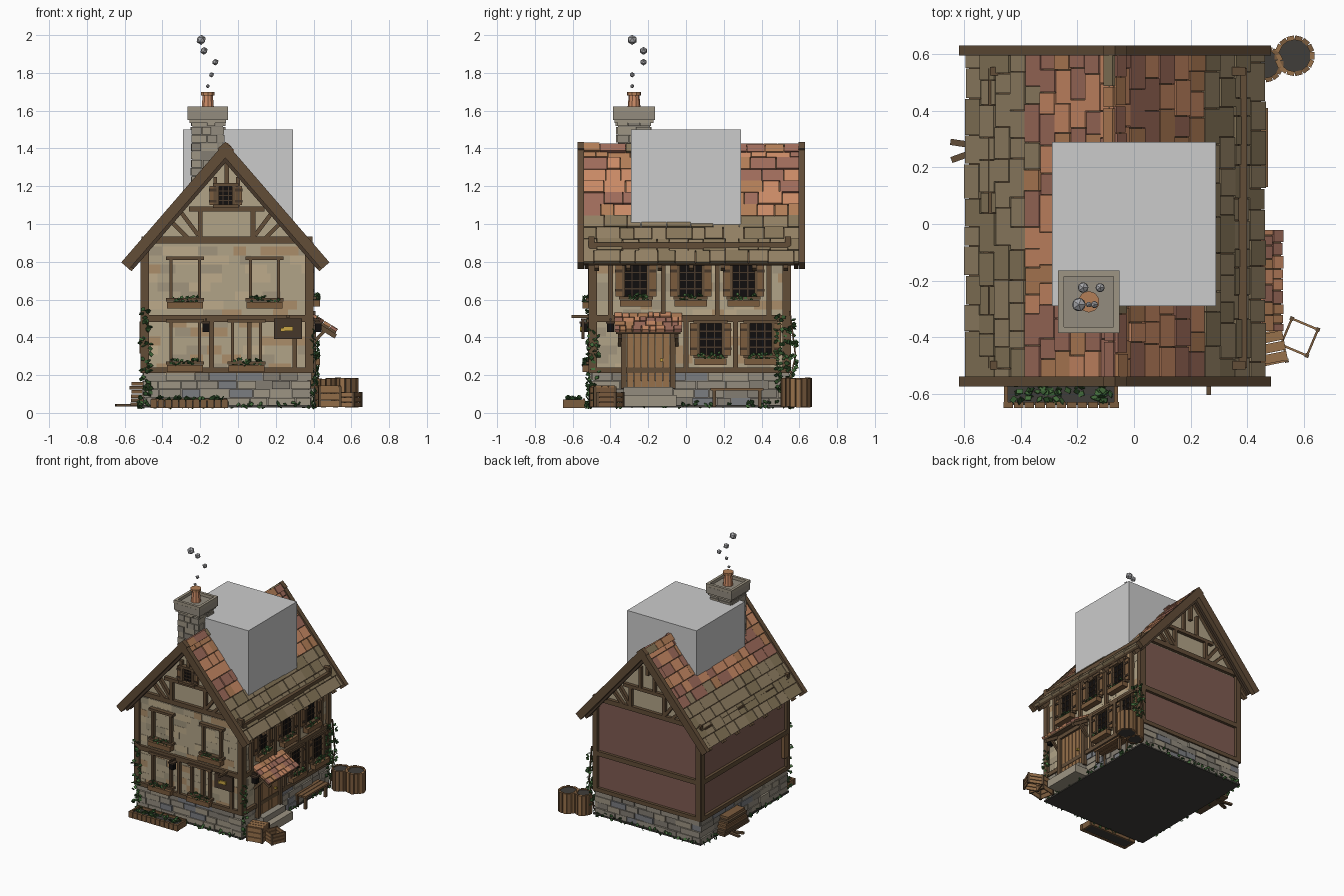
import bpy, bmesh, math, random
from mathutils import Vector, Matrix, Euler

if "Cube" in bpy.data.objects:
    bpy.data.objects.remove(bpy.data.objects["Cube"])

random.seed(4)
RGB = dict(plaster=(176, 162, 134), plaster2=(188, 170, 138), plaster3=(160, 148, 124), plaster4=(170, 140, 105),
           wood=(98, 78, 58), dark_wood=(72, 58, 46), plank=(150, 112, 76), oak=(122, 92, 64),
           stone=(146, 139, 126), stone2=(130, 124, 114), stone3=(156, 147, 130), slate=(122, 124, 128),
           orange=(202, 138, 102), red=(158, 108, 92), tan=(178, 126, 88), olive=(146, 128, 100), moss=(134, 118, 90),
           panel=(126, 92, 82), glass=(24, 22, 22), leaf=(70, 108, 62), leaf2=(52, 84, 48), earth=(66, 64, 60),
           gold=(200, 165, 70), smoke=(165, 165, 168))
STONES = ["stone", "stone2", "stone3", "stone"]


def mat(key):
    m = bpy.data.materials.get(key)
    if not m:
        m = bpy.data.materials.new(key)
        m.diffuse_color = [(c / 255) ** 2.2 for c in RGB[key]] + [1]
        m.use_nodes = True
        m.node_tree.nodes["Principled BSDF"].inputs["Base Color"].default_value = m.diffuse_color
    return m


def finish(name, bm, keys):
    me = bpy.data.meshes.new(name)
    bm.to_mesh(me)
    bm.free()
    for k in keys:
        me.materials.append(mat(k))
    ob = bpy.data.objects.new(name, me)
    bpy.context.collection.objects.link(ob)
    return ob


def build(name, fr, items):
    """One object out of boxes: (centre, size, colour, optional euler) in the frame's coordinates."""
    bm, keys = bmesh.new(), []
    for c, s, k, *r in items:
        if k not in keys:
            keys.append(k)
        rot = Euler(r[0] if r else (0, 0, 0)).to_matrix().to_4x4()
        vs = bmesh.ops.create_cube(bm, size=1, matrix=fr @ Matrix.Translation(c) @ rot @ Matrix.Diagonal((*s, 1)))["verts"]
        for f in {f for v in vs for f in v.link_faces}:
            f.material_index = keys.index(k)
    return finish(name, bm, keys)


def frame(o, u, v):
    u, v = Vector(u).normalized(), Vector(v).normalized()
    m = Matrix((u, v, u.cross(v))).transposed().to_4x4()
    m.translation = o
    return m


def sides(x0, x1, y0, y1):
    """Four upright wall frames: u along the wall, v up, n outward."""
    z = (0, 0, 1)
    return dict(front=frame((0, y0, 0), (1, 0, 0), z), right=frame((x1, 0, 0), (0, 1, 0), z),
                back=frame((0, y1, 0), (-1, 0, 0), z), left=frame((x0, 0, 0), (0, -1, 0), z))


def courses(name, fr, u0, u1, v0, v1, rows, length, n0, n1, pick, gap=.004, jit=.006):
    """Rows of random-length blocks covering a rectangle."""
    items, h = [], (v1 - v0) / rows
    for r in range(rows):
        u = u0
        while u < u1 - .001:
            w = length * random.uniform(.6, 1.4)
            if u1 - u - w < length * .4:
                w = u1 - u
            top = n1 + random.uniform(-jit, jit)
            items.append(((u + w / 2, v0 + (r + .5) * h, (n0 + top) / 2), (w - gap, h - gap, top - n0), pick(r / rows)))
            u += w
    return build(name, fr, items)


def beam(a, b, w, n=.01, d=.03, k="wood"):
    a, b = Vector(a), Vector(b)
    t = b - a
    return ((*((a + b) / 2), n), (t.length, w, d), k, (0, 0, math.atan2(t.y, t.x)))


def leaves(name, fr, lo, hi, count, size=.022):
    build(name, fr, [([random.uniform(a, b) for a, b in zip(lo, hi)], (size, size * .8, .004),
                      random.choice(["leaf", "leaf2"]), [random.uniform(-1, 1) for _ in range(3)]) for _ in range(count)])


def round_part(name, loc, r1, r2, depth, segs, k):
    bm = bmesh.new()
    bmesh.ops.create_cone(bm, cap_ends=True, segments=segs, radius1=r1, radius2=r2, depth=depth,
                          matrix=Matrix.Translation(loc))
    finish(name, bm, [k])


I = Matrix.Identity(4)
W = sides(-.49, .375, -.49, .53)
span = dict(front=(-.49, .375), back=(-.375, .49), right=(-.49, .53), left=(-.53, .49))

# plain block through the roof
build("roof_block", I, [((0, 0, 1.21), (.58, .58, .58), "stone")]).data.materials.clear()

# house core with gables
bm = bmesh.new()
prof = [(-.49, .2), (.375, .2), (.375, .86), (-.06, 1.37), (-.49, .86)]
f = bm.faces.new([bm.verts.new((x, -.49, z)) for x, z in prof])
ext = bmesh.ops.extrude_face_region(bm, geom=[f])["geom"]
bmesh.ops.translate(bm, vec=(0, 1.02, 0), verts=[g for g in ext if isinstance(g, bmesh.types.BMVert)])
bmesh.ops.recalc_face_normals(bm, faces=bm.faces)
finish("house_core", bm, ["plaster"])

# stone footing, ground plate
build("footing_core", I, [((-.057, .02, .125), (.865, 1.02, .19), "stone2"), ((-.057, .02, .035), (.9, 1.06, .012), "earth")])
for s, fr in W.items():
    a, b = span[s]
    courses("footing_" + s, fr, a - .01, b + .01, .035, .215, 4, .12, -.01, .012, lambda t: random.choice(STONES + ["slate"]))

# plaster on the front and right, flat panels on the back and left
for s in ("front", "right"):
    courses("plaster_" + s, W[s], *span[s], .215, .88, 14, .09, -.01, .004,
            lambda t: random.choice(["plaster"] * 4 + ["plaster2", "plaster3", "plaster4"]), 0, .002)
for s in ("back", "left"):
    a, b = span[s]
    build("panel_" + s, W[s], [(((a + b) / 2, .55, .0), (b - a, .68, .008), "panel")])

# timber frame
for s, fr in W.items():
    a, b = span[s]
    it = [beam((a, .21), (a, .9), .04), beam((b, .21), (b, .9), .04)]
    it += [beam((a - .02, z), (b + .02, z), w) for z, w in ((.225, .03), (.5, .035), (.885 if s in ("left", "right") else .915, .035))]
    if s == "right":
        it += [beam((u, .5), (u, .88), .025) for u in (-.4, -.12, .165, .44)] + [beam((u, .22), (u, .5), .025) for u in (0, .262)]
    if s == "front":
        it += [beam((u, .22), (u, .5), .025) for u in (-.14, .06, .3)]
    if s in ("front", "back"):
        m = -.06 if s == "front" else .06
        it += [beam((m - .2, 1.08), (m + .2, 1.08), .025), beam((m, 1.2), (m, 1.35), .025)]
        for g in (-1, 1):
            it += [beam((m + g * .14, .92), (m + g * .14, 1.08), .025), beam((m + g * .3, 1.02), (m + g * .2, .92), .022),
                   beam((m + g * .15, .94), (m + g * .24, 1.06), .022), beam((m + g * .06, 1.08), (m + g * .06, 1.25), .02)]
    build("timber_frame_" + s, fr, it)


# windows
def window(name, fr, u, z0, z1, w, pane=True, box=True, shutters=True):
    h, z = z1 - z0, (z0 + z1) / 2
    it = [((u + g * w / 2, z, .015), (.016, h + .03, .03), "wood") for g in (-1, 1)]
    it += [((u, z1 + .008, .018), (w + .05, .018, .036), "wood"), ((u, z0 - .006, .02), (w + .05, .016, .04), "wood")]
    if pane:
        it += [((u, z, .004), (w, h, .012), "glass")]
        it += [((u + g * w / 6, z, .012), (.006, h, .008), "dark_wood") for g in (-1, 1)]
        it += [((u, z0 + h * k / 4, .012), (w, .006, .008), "dark_wood") for k in (1, 2, 3)]
    if shutters:
        for g in (-1, 1):
            c = u + g * (w / 2 + .026)
            it += [((c, z, .016), (.036, h, .016), "oak")]
            it += [((c, z0 + h * k, .026), (.038, .014, .008), "dark_wood") for k in (.2, .8)]
    if box:
        it += [((u, z0 - .035, .036), (w + .04, .035, .045), "oak")]
        leaves(name + "_flowers", fr, (u - w / 2, z0 - .02, .02), (u + w / 2, z0 + .015, .055), 22, .016)
    build(name, fr, it)


for i, u in enumerate((-.265, .025, .305)):
    window(f"upper_right_window_{i}", W["right"], u, .615, .785, .13)
for i, u in enumerate((.13, .395)):
    window(f"lower_right_window_{i}", W["right"], u, .305, .475, .13)
for i, u in enumerate((-.28, .14)):
    window(f"upper_front_frame_{i}", W["front"], u, .605, .81, .15, False, True, False)
for i, u in enumerate((-.28, .045)):
    window(f"lower_front_frame_{i}", W["front"], u, .27, .48, .15, False, True, False)
window("gable_window", W["front"], -.065, 1.1, 1.2, .085, True, False)
build("loose_shutter", W["front"], [((-.51, .4, -.03), (.025, .17, .05), "oak")])

# door, steps, awning
R = W["right"]
build("door", R, [((-.2 + (k - 2.5) * .038, .29, .012), (.035, .31, .02), "plank") for k in range(6)] +
      [((-.2 + g * .13, .3, .018), (.03, .34, .04), "wood") for g in (-1, 1)] +
      [((-.2, .46, .018), (.3, .03, .04), "wood"), ((-.13, .28, .03), (.014, .014, .02), "gold")])
build("door_steps", R, [((-.2, .065, .06), (.3, .06, .12), "stone3"), ((-.2, .115, .035), (.26, .045, .07), "stone")])
aw = frame((.525, -.2, .435), (0, 1, 0), (-.15, 0, .095))
courses("awning_tiles", aw, -.18, .18, 0, .17, 4, .045, -.008, .006, lambda t: random.choice(["orange", "tan", "red"]), .003, .004)
build("awning_frame", aw, [((0, .085, -.014), (.34, .17, .012), "wood")] + [((g * .15, .08, -.03), (.02, .18, .025), "wood") for g in (-1, 1)])
build("awning_braces", I, [((.425, -.2 + g * .15, .4), (.12, .018, .018), "wood", (0, -.8, 0)) for g in (-1, 1)])

# roof slopes
RX, EX, EZ, PZ = -.067, .532, .80, 1.415
L = math.hypot(EX, PZ - EZ)
tile = lambda t: random.choice(["olive", "olive", "moss"]) if t < .33 else random.choice(["orange", "orange", "tan", "red", "red"] + ["olive"] * (t < .5))
for s, g in (("right", 1), ("left", -1)):
    fr = frame((RX + g * EX, .028, EZ), (0, g, 0), (-g * EX, 0, PZ - EZ))
    courses(f"roof_tiles_{s}", fr, -.585, .585, 0, L, 10, .1, -.016, .0, tile, .003, .005)
    build(f"roof_deck_{s}", fr, [((0, L / 2, -.025), (1.17, L - .01, .018), "wood")])
    build(f"bargeboards_{s}", fr, [((e * .585, L / 2, -.015), (.035, L + .03, .055), "wood") for e in (-1, 1)] +
          [((e * .555, L / 2 - .01, -.04), (.02, L - .02, .04), "dark_wood") for e in (-1, 1)])
    build(f"rafter_tails_{s}", fr, [((-.5 + k / 6, .05, -.045), (.024, .13, .028), "wood") for k in range(7)])
    courses(f"ridge_caps_{s}", fr, -.57, .57, L - .05, L + .005, 1, .11, -.004, .014, lambda t: random.choice(["red", "tan", "moss"]))

# chimney, pot and smoke
CX, CY = -.16, -.275
build("chimney_core", I, [((CX, CY, 1.32), (.16, .17, .48), "stone2")])
for s, fr in sides(CX - .08, CX + .08, CY - .085, CY + .085).items():
    c = dict(front=CX, right=CY, back=-CX, left=-CY)[s]
    courses("chimney_stones_" + s, fr, c - .087, c + .087, 1.08, 1.56, 11, .07, -.01, .008, lambda t: random.choice(STONES), .004, .005)
cap = [((CX, CY, 1.545), (.195, .205, .02), "stone3"), ((CX, CY, 1.575), (.215, .222, .05), "stone")]
cap += [((CX + g * .098, CY, 1.61), (.02, .222, .024), "stone3") for g in (-1, 1)]
cap += [((CX, CY + g * .1, 1.61), (.215, .02, .024), "stone3") for g in (-1, 1)]
build("chimney_cap", I, cap)
round_part("chimney_pot", (CX, CY, 1.64), .036, .028, .09, 10, "orange")
round_part("chimney_pot_lip", (CX, CY, 1.69), .038, .038, .018, 10, "tan")
for i, (x, y, z, r) in enumerate([(-.16, -.285, 1.73, .011), (-.14, -.285, 1.79, .014), (-.12, -.225, 1.857, .018),
                                  (-.18, -.225, 1.917, .021), (-.195, -.285, 1.975, .027)]):
    bm = bmesh.new()
    bmesh.ops.create_icosphere(bm, subdivisions=1, radius=r, matrix=Matrix.Translation((x, y, z)))
    finish(f"smoke_puff_{i}", bm, ["smoke"])

# hanging sign and lanterns
build("sign", W["front"], [((.265, .445, .055), (.15, .11, .016), "dark_wood"), ((.265, .445, .066), (.05, .025, .01), "gold"),
                           ((.235, .44, .066), (.02, .02, .01), "gold"), ((.265, .51, .06), (.016, .016, .11), "wood")])
for i, (fr, u) in enumerate([(W["front"], -.17), (R, -.4)]):
    build(f"lantern_{i}", fr, [((u, .45, .05), (.036, .045, .036), "glass"), ((u, .478, .05), (.046, .01, .046), "dark_wood"),
                               ((u, .495, .03), (.012, .012, .07), "dark_wood")])

# barrels of upright staves
for i, (x, y, r) in enumerate([(.568, .595, .066), (.465, .565, .058)]):
    round_part(f"barrel_{i}_core", (x, y, .105), r * .92, r * .92, .145, 14, "earth")
    build(f"barrel_{i}_staves", I, [((x + r * .95 * math.cos(a), y + r * .95 * math.sin(a), .107 + random.uniform(-.004, .004)),
                                     (.016, r * .4, .152), random.choice(["plank", "oak"]), (0, 0, a))
                                    for a in [k * math.tau / 14 for k in range(14)]])


# crates
def crate(name, x, y, s, h, ang, lid):
    fr = Matrix.Translation((x, y, .03)) @ Matrix.Rotation(ang, 4, "Z")
    it = []
    for g in (-1, 1):
        for k in range(3):
            z = h * (k + .5) / 3
            it += [((g * s / 2, 0, z), (.008, s, h / 3 - .004), "oak"), ((0, g * s / 2, z), (s, .008, h / 3 - .004), "plank")]
        it += [((g * s / 2, e * s / 2, h / 2), (.014, .014, h), "wood") for e in (-1, 1)]
    if lid:
        it += [((0, (k - 1) * s / 3, h), (s + .01, s / 3 - .004, .01), "plank") for k in range(3)]
    build(name, fr, it)


crate("closed_crate", .475, -.44, .11, .11, .2, True)
crate("open_crate", .585, -.4, .1, .08, -.4, False)

# bench
build("bench", I, [((.425 + k * .034, .27, .125), (.03, .28, .014), "oak") for k in (-1, 0, 1)] +
      [((.425 + a * .035, .27 + b * .12, .075), (.018, .018, .09), "wood") for a in (-1, 1) for b in (-1, 1)])

# stacked planks on the left
build("plank_stack", I, [((-.535 + random.uniform(-.01, .01), .2, .045 + k * .022), (.075, .3 - k * .02, .018), random.choice(["wood", "oak"]))
                         for k in range(6)] +
      [((-.58, .28, .04), (.14, .022, .014), "wood", (0, 0, -.15)), ((-.58, .25, .04), (.14, .022, .014), "wood", (0, 0, .35))])

# planter bed
build("planter", I, [((-.258, -.595, .045), (.39, .09, .03), "earth"), ((-.258, -.54, .05), (.4, .012, .05), "oak")] +
      [((-.445 + k * .0375, -.64, .048), (.034, .02, .045), "oak") for k in range(11)] +
      [((-.258 + g * .195, -.595, .048), (.014, .1, .045), "oak") for g in (-1, 1)])
leaves("planter_leaves", I, (-.44, -.63, .06), (-.08, -.56, .085), 60)

# ivy and base weeds
leaves("ivy_back_corner", R, (.47, .1, .02), (.59, .52, .05), 90)
leaves("ivy_front_corner", W["front"], (-.52, .05, .015), (-.46, .55, .035), 60)
leaves("ivy_right_front", R, (-.52, .05, .015), (-.46, .45, .035), 40)
for s in W:
    leaves("weeds_" + s, W[s], (span[s][0], .03, .015), (span[s][1], .06, .04), 40, .02)
build("ivy_stems", R, [beam((.52, .05), (.58, .3), .008, .03, .008), beam((.58, .3), (.55, .54), .008, .03, .008)])
